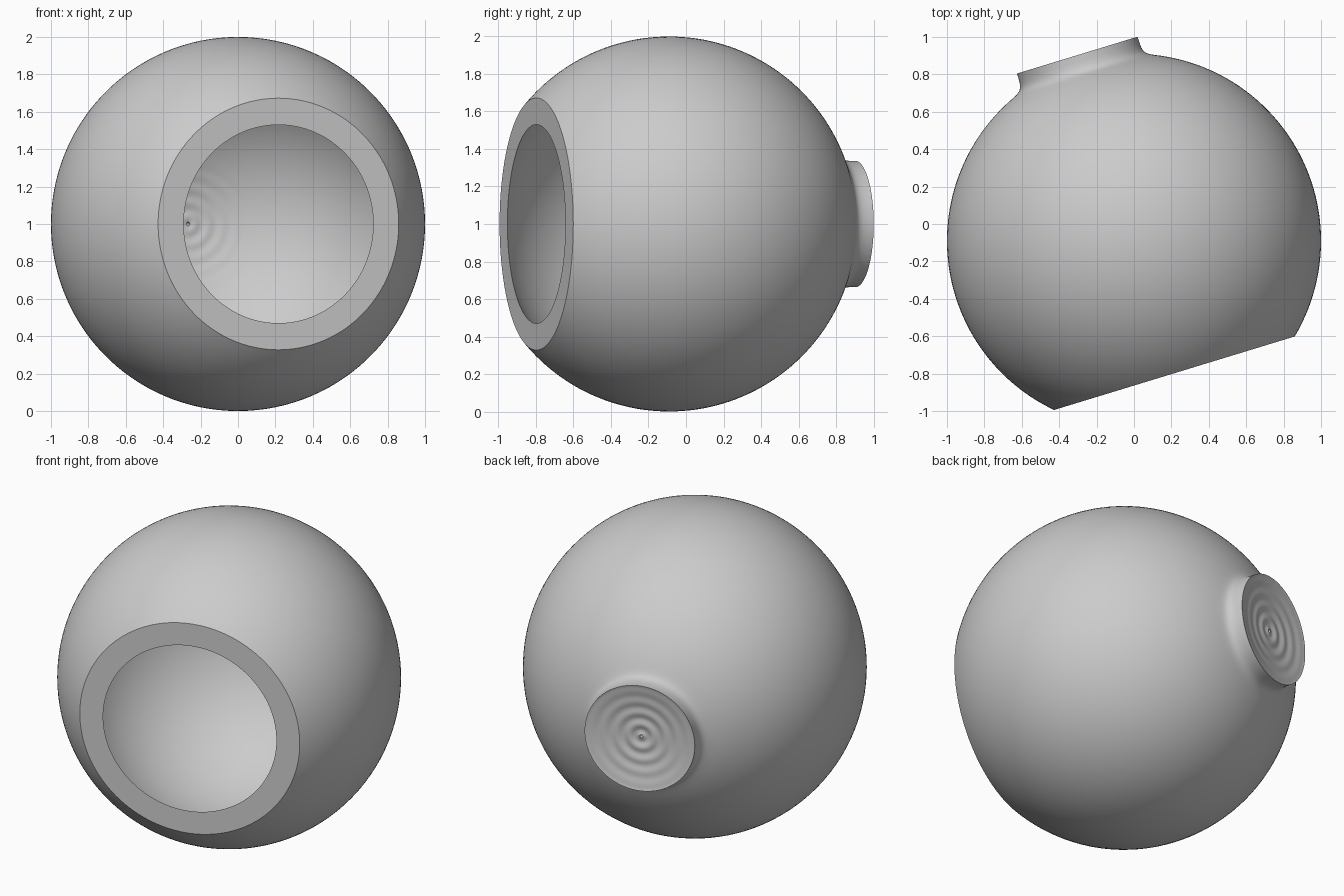
import bpy, bmesh, math
from mathutils import Vector, Matrix

if "Cube" in bpy.data.objects:
    bpy.data.objects.remove(bpy.data.objects["Cube"])

SEGMENTS = 128
MOUTH, FOOT = 0.74, 1.038        # distances of the mouth and foot planes from the centre
AXIS = Vector((-0.292, 0.956, 0.0)).normalized()


def arc(radius, r0, a0, r1, a1, n):
    """Points (radius from axis, height on axis) along a circle round the centre."""
    t0, t1 = math.atan2(r0, a0), math.atan2(r1, a1)
    return [(radius * math.sin(t0 + (t1 - t0) * i / n),
             radius * math.cos(t0 + (t1 - t0) * i / n)) for i in range(n + 1)]


def ripple(r, size):
    return size * math.cos(2 * math.pi * r / 0.075) * max(0.0, 1 - r / 0.36)


# Inner wall, with faint throwing rings near the bottom
inner_r = math.hypot(0.53, MOUTH)
inner = []
for i in range(45):
    r = 0.01 + 0.39 * i / 44
    inner.append((r, math.sqrt(inner_r ** 2 - r * r) + ripple(r, 0.003)))
inner += arc(inner_r, *inner[-1], 0.53, -MOUTH, 48)[1:]

# Flat rim and outer wall
outer = arc(1.0, math.sqrt(1 - MOUTH ** 2), -MOUTH, 0.40, math.sqrt(1 - 0.16), 64)

# Foot with a soft fillet, then a shallow rippled recess to the small centre hole
foot = [(0.380, 0.926), (0.364, 0.935), (0.352, 0.946), (0.344, 0.960),
        (0.339, 0.978), (0.337, 1.005), (0.337, FOOT)]
recess = []
for i in range(49):
    r = 0.325 - 0.315 * i / 48
    recess.append((r, 1.005 + 0.03 * (r / 0.325) ** 2 + ripple(r, 0.005)))
profile = inner + outer + foot + recess

# Revolve the closed profile
bm = bmesh.new()
rings = []
for r, a in profile:
    rings.append([bm.verts.new((r * math.cos(2 * math.pi * k / SEGMENTS),
                                r * math.sin(2 * math.pi * k / SEGMENTS), a))
                  for k in range(SEGMENTS)])
for i, ring in enumerate(rings):
    nxt = rings[(i + 1) % len(rings)]
    for k in range(SEGMENTS):
        j = (k + 1) % SEGMENTS
        bm.faces.new((ring[k], ring[j], nxt[j], nxt[k]))
bmesh.ops.recalc_face_normals(bm, faces=bm.faces)

# Tip the pot so the mouth faces forward
turn = AXIS.to_track_quat('Z', 'Y').to_matrix().to_4x4()
bm.transform(Matrix.Translation((0, -0.09, 1)) @ turn)
mesh = bpy.data.meshes.new("round_pot")
bm.to_mesh(mesh)
bm.free()
pot = bpy.data.objects.new("round_pot", mesh)
bpy.context.collection.objects.link(pot)

clay = bpy.data.materials.new("grey_clay")
clay.diffuse_color = (0.6, 0.6, 0.6, 1)
clay.use_nodes = True
clay.node_tree.nodes["Principled BSDF"].inputs["Base Color"].default_value = clay.diffuse_color
mesh.materials.append(clay)

bpy.context.view_layer.objects.active = pot
pot.select_set(True)
bpy.ops.object.shade_smooth_by_angle(angle=math.radians(40))
